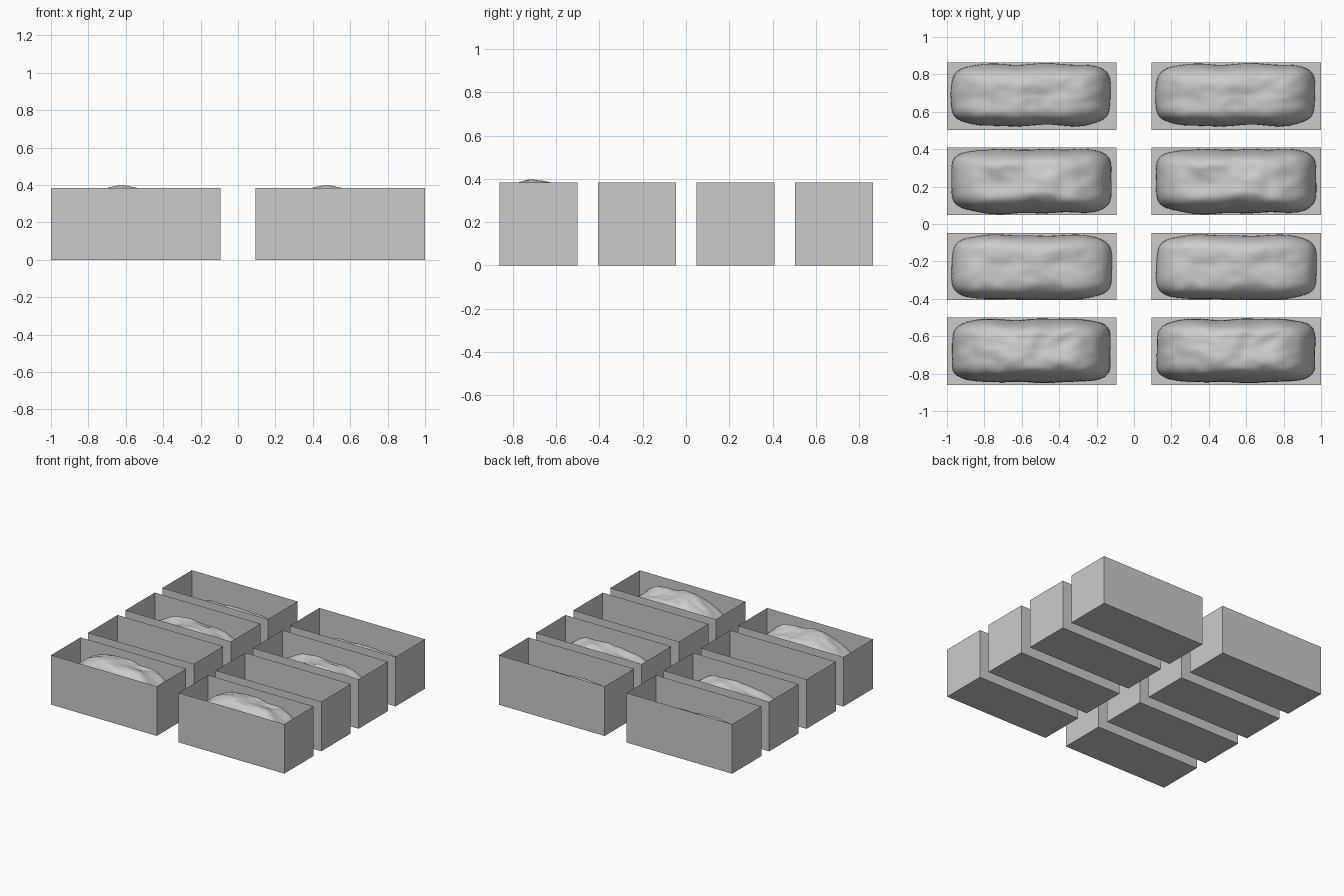
import bpy, bmesh, math
from mathutils import Vector, noise

if "Cube" in bpy.data.objects:
    bpy.data.objects.remove(bpy.data.objects["Cube"])

BOX = (0.906, 0.36, 0.384)          # length, depth, height
COLS = (-0.547, 0.547)
# row centre y, mound height, mound shift in y, half depth, noise seed
ROWS = [(-0.681, 0.355, 0.004, 0.170, 3.1),
        (-0.227, 0.200, -0.002, 0.172, 11.7),
        (0.229, 0.295, 0.000, 0.172, 23.4),
        (0.683, 0.235, 0.008, 0.165, 37.9)]
RINGS, SEGS = 24, 96


def finish(name, bm, smooth=False):
    bmesh.ops.recalc_face_normals(bm, faces=bm.faces)
    me = bpy.data.meshes.new(name)
    bm.to_mesh(me)
    bm.free()
    if smooth:
        me.polygons.foreach_set("use_smooth", [True] * len(me.polygons))
    return me


def link(name, mesh, x, y):
    ob = bpy.data.objects.new(name, mesh)
    ob.location = (x, y, 0)
    bpy.context.collection.objects.link(ob)


# Open-topped, thin-walled planter box
def box_mesh():
    bm = bmesh.new()
    bmesh.ops.create_cube(bm, size=1)
    for v in bm.verts:
        v.co = Vector((v.co.x * BOX[0], v.co.y * BOX[1], (v.co.z + 0.5) * BOX[2]))
    bm.normal_update()
    lid = [f for f in bm.faces if f.normal.z > 0.9]
    bmesh.ops.delete(bm, geom=lid, context='FACES_ONLY')
    me = finish("planter_box", bm)
    return me


# Lumpy soil heap: rounded-rectangle rings, rising steeply to an uneven top
def soil_mesh(height, shift, half_y, seed):
    bm = bmesh.new()
    half_x = 0.427

    def point(r, a):
        c, s = math.cos(a), math.sin(a)
        k = (abs(c) ** 5 + abs(s) ** 5) ** -0.2
        x, y = half_x * r * k * c, half_y * r * k * s
        wob = noise.noise(Vector((x * 6, y * 6, seed))) * 0.03 * r
        x, y = x * (1 + wob) - 0.003, y * (1 + wob * 2) + shift
        z = height * max(0.0, 1 - r ** 5) ** 0.5
        lump = noise.noise(Vector((x * 5, y * 8, seed + 5))) * 0.11
        lump += noise.noise(Vector((x * 13, y * 16, seed + 9))) * 0.04
        z *= 1 + lump - 0.12 * (x / half_x) ** 2 + 0.06
        y = max(-BOX[1] / 2 + 0.003, min(BOX[1] / 2 - 0.003, y))
        return Vector((x, y, max(z, 0.002)))

    centre = bm.verts.new(point(0, 0))
    prev = None
    for i in range(1, RINGS + 1):
        r = math.sin(i / RINGS * math.pi / 2)
        ring = [bm.verts.new(point(r, 2 * math.pi * j / SEGS)) for j in range(SEGS)]
        for j in range(SEGS):
            k = (j + 1) % SEGS
            if prev is None:
                bm.faces.new((centre, ring[j], ring[k]))
            else:
                bm.faces.new((prev[j], ring[j], ring[k], prev[k]))
        prev = ring
    bm.normal_update()
    if sum(f.normal.z for f in bm.faces) < 0:
        bmesh.ops.reverse_faces(bm, faces=bm.faces)
    me = bpy.data.meshes.new("soil")
    bm.to_mesh(me)
    bm.free()
    me.polygons.foreach_set("use_smooth", [True] * len(me.polygons))
    return me


# Two columns of four boxes, each row sharing one soil shape
box = box_mesh()
for r, (y, h, shift, half_y, seed) in enumerate(ROWS):
    soil = soil_mesh(h, shift, half_y, seed)
    for c, x in enumerate(COLS):
        link(f"planter_box_{r}_{c}", box, x, y)
        link(f"soil_{r}_{c}", soil, x, y)
